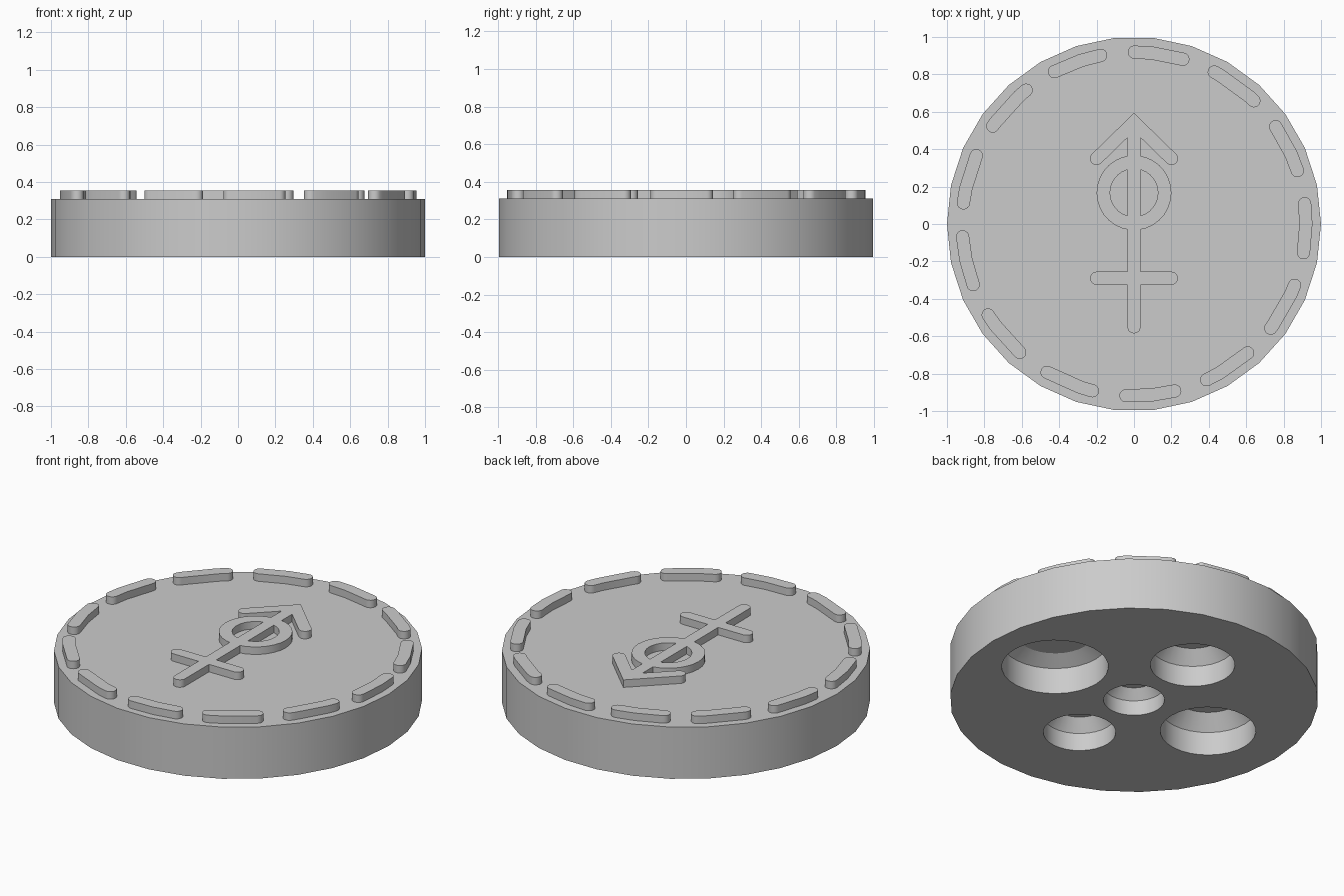
import bpy
import bmesh
from math import cos, sin, pi, radians, atan2, ceil, floor
from mathutils import Vector

cube = bpy.data.objects.get("Cube")
if cube:
    bpy.data.objects.remove(cube, do_unlink=True)

TOP, RAISED = 0.31, 0.355      # disc height and height of the relief
HALF = 0.035                   # half width of every relief stroke
SIDES = 30

grey = bpy.data.materials.new("light_grey")
grey.use_nodes = True
grey.diffuse_color = (0.6, 0.6, 0.6, 1)
grey.node_tree.nodes["Principled BSDF"].inputs["Base Color"].default_value = (0.6, 0.6, 0.6, 1)


def stack(name, rings):
    """Solid closed by caps, from outlines of equal length placed one above the other."""
    bm = bmesh.new()
    loops = [[bm.verts.new(p) for p in ring] for ring in rings]
    n = len(loops[0])
    for low, high in zip(loops, loops[1:]):
        for i in range(n):
            j = (i + 1) % n
            bm.faces.new((low[i], low[j], high[j], high[i]))
    bm.faces.new(loops[0][::-1])
    bm.faces.new(loops[-1])
    bmesh.ops.recalc_face_normals(bm, faces=bm.faces)
    mesh = bpy.data.meshes.new(name)
    bm.to_mesh(mesh)
    bm.free()
    mesh.materials.append(grey)
    obj = bpy.data.objects.new(name, mesh)
    bpy.context.collection.objects.link(obj)
    return obj


def turned(name, profile, x=0, y=0):
    """Round solid from (radius, height) pairs."""
    angles = [2 * pi * i / SIDES for i in range(SIDES)]
    return stack(name, [[(x + r * cos(a), y + r * sin(a), z) for a in angles]
                        for r, z in profile])


def stroke(name, path, bottom=TOP - 0.01):
    """Raised line with round ends and mitred corners."""
    pts = [Vector(p) for p in path]
    dirs = [(b - a).normalized() for a, b in zip(pts, pts[1:])]

    def side(sign):
        out = []
        for p, d, e in zip(pts[1:-1], dirs, dirs[1:]):
            m = Vector((-d.y - e.y, d.x + e.x)).normalized()
            out.append(p + m * sign * HALF / m.dot(Vector((-d.y, d.x))))
        return out

    def cap(p, d):
        start = atan2(d.y, d.x) - pi / 2
        return [p + HALF * Vector((cos(start + pi * i / 10), sin(start + pi * i / 10)))
                for i in range(11)]

    outline = side(-1) + cap(pts[-1], dirs[-1]) + side(1)[::-1] + cap(pts[0], -dirs[0])
    return stack(name, [[(p.x, p.y, z) for p in outline] for z in (bottom, RAISED)])


def combine(obj, other, operation):
    other.hide_render = True
    mod = obj.modifiers.new("combine", "BOOLEAN")
    mod.object, mod.operation, mod.solver = other, operation, "EXACT"
    bpy.context.view_layer.objects.active = obj
    bpy.ops.object.modifier_apply(modifier=mod.name)
    bpy.data.objects.remove(other, do_unlink=True)


def smooth(obj):
    bpy.ops.object.select_all(action="DESELECT")
    obj.select_set(True)
    bpy.context.view_layer.objects.active = obj
    bpy.ops.object.shade_smooth_by_angle(angle=radians(30))


# Disc with five tapered sockets in its underside
disc = turned("disc", [(1, 0), (1, TOP)])
sockets = [(0, 0, 0.166, 0.145), (0.56, 0, 0.29, 0.205), (0, 0.495, 0.23, 0.2),
           (-0.525, 0, 0.26, 0.225), (0, -0.46, 0.197, 0.178)]
for x, y, r, depth in sockets:
    cutter = turned("socket_cutter", [(r, -0.1), (r, 0.54 * r), (0.72 * r, depth)], x, y)
    combine(disc, cutter, "DIFFERENCE")
smooth(disc)

# Raised emblem: ring, stem, crossbar and arrowhead
emblem = turned("emblem", [(0.2, TOP - 0.01), (0.2, RAISED)], 0, 0.167)
combine(emblem, turned("ring_hole", [(0.128, 0.2), (0.128, 0.5)], 0, 0.167), "DIFFERENCE")
for path in ([(0, -0.55), (0, 0.5)],
             [(-0.2, -0.29), (0.2, -0.29)],
             [(-0.2, 0.35), (0, 0.545), (0.2, 0.35)]):
    combine(emblem, stroke("emblem_stroke", path), "UNION")
smooth(emblem)

# Ring of dashes along the rim
DASHES, STEP = 13, 360 / SIDES
for k in range(DASHES):
    middle = 360 * k / DASHES - 1.4
    first, last = middle - 8.2, middle + 8.2
    bends = [STEP * i for i in range(ceil(first / STEP), floor(last / STEP) + 1)
             if first + 1 < STEP * i < last - 1]
    path = [(0.919 * cos(radians(a)), 0.919 * sin(radians(a))) for a in [first, *bends, last]]
    smooth(stroke(f"rim_dash_{k + 1}", path))
